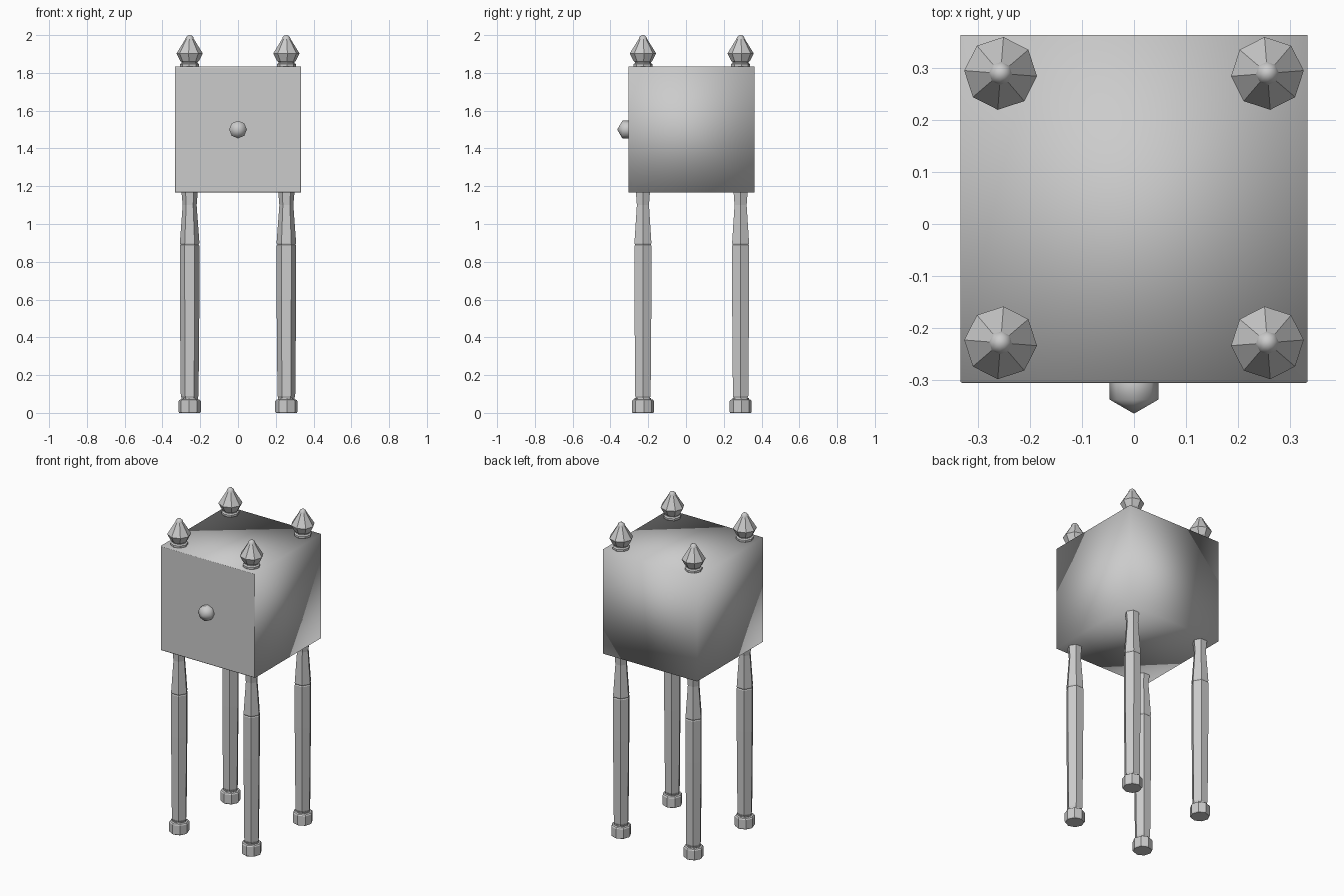
import bpy, bmesh
from math import cos, sin, pi, radians

if "Cube" in bpy.data.objects:
    bpy.data.objects.remove(bpy.data.objects["Cube"])


def finish(bm, name, location=(0, 0, 0)):
    bmesh.ops.recalc_face_normals(bm, faces=bm.faces)
    mesh = bpy.data.meshes.new(name)
    bm.to_mesh(mesh)
    bm.free()
    obj = bpy.data.objects.new(name, mesh)
    obj.location = location
    bpy.context.collection.objects.link(obj)
    return obj


def turned(name, profile, sides, location, turn=0.0, smooth_above=99):
    """Faceted turned part from (radius, z) pairs, capped at both ends."""
    bm = bmesh.new()
    rings = []
    for r, z in profile:
        angles = [turn + 2 * pi * i / sides for i in range(sides)]
        rings.append([bm.verts.new((r * cos(a), r * sin(a), z)) for a in angles])
    for low, high in zip(rings, rings[1:]):
        for i in range(sides):
            j = (i + 1) % sides
            bm.faces.new((low[i], low[j], high[j], high[i]))
    bm.faces.new(rings[0][::-1])
    bm.faces.new(rings[-1])
    for f in bm.faces:
        f.smooth = min(v.co.z for v in f.verts) > smooth_above
    return finish(bm, name, location)


# Cabinet box: softly shaded cube with a flat, finely edged front
bm = bmesh.new()
bmesh.ops.create_cube(bm, size=0.666)
bm.faces.ensure_lookup_table()
front = min(bm.faces, key=lambda f: f.calc_center_median().y)
for f in bm.faces:
    f.smooth = True
bmesh.ops.inset_region(bm, faces=[front], thickness=0.005)
for v in front.verts:
    v.co.y -= 0.002
front.smooth = False
finish(bm, "cabinet_box", (0, 0.03, 1.5))

# Door knob: coarse sphere half sunk into the front
bpy.ops.mesh.primitive_uv_sphere_add(segments=8, ring_count=3, radius=0.054,
                                     location=(0, -0.31, 1.5),
                                     rotation=(pi / 2, 0, 0))
bpy.context.object.name = "door_knob"
bpy.ops.object.shade_smooth()

# Profiles as (radius, z)
foot = [(0.055, 0), (0.059, 0.006), (0.059, 0.062), (0.054, 0.069),
        (0.044, 0.072), (0.044, 0.078)]
leg = [(0.040, 0.072), (0.047, 0.09), (0.052, 0.62), (0.052, 0.885),
       (0.048, 0.89), (0.052, 0.898), (0.037, 1.10), (0.044, 1.18)]
finial = [(0.048, 1.825), (0.051, 1.836), (0.051, 1.846), (0.042, 1.852),
          (0.042, 1.857), (0.050, 1.864), (0.070, 1.903), (0.022, 1.980),
          (0.019, 1.990), (0.010, 1.998), (0.003, 2.0)]

# Four corner posts: foot, hexagonal leg and finial
for side, x in (("left", -0.256), ("right", 0.256)):
    turn = radians(-4.5 if x < 0 else 4.5)
    for end, y in (("front", -0.228), ("back", 0.289)):
        tag = f"{end}_{side}"
        turned(f"{tag}_foot", foot, 8, (x, y, 0), turn)
        turned(f"{tag}_leg", leg, 6, (x, y, 0))
        turned(f"{tag}_finial", finial, 8, (x, y, 0), turn, smooth_above=1.97)
